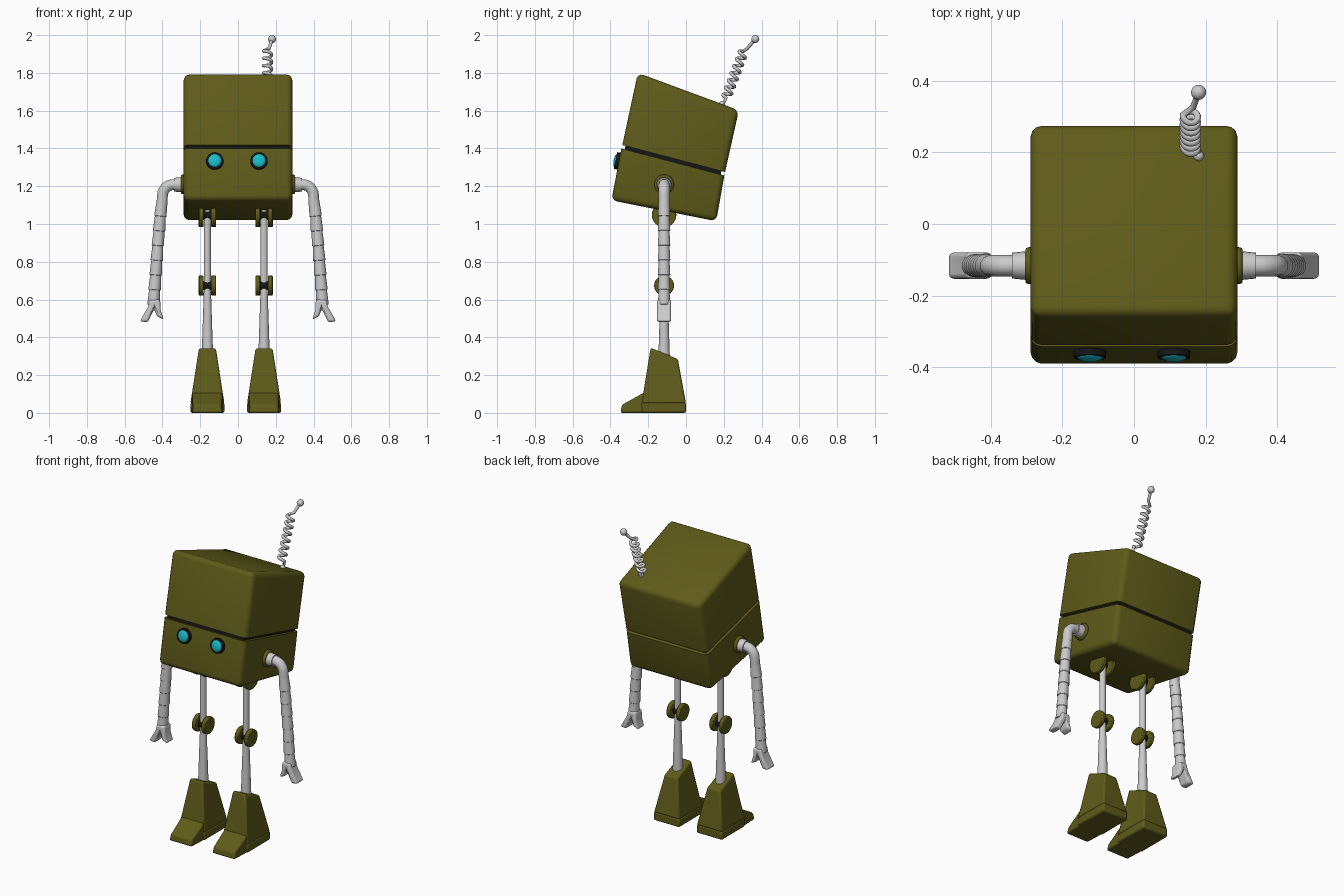
import bpy, bmesh, math
from mathutils import Vector, Matrix

if "Cube" in bpy.data.objects:
    bpy.data.objects.remove(bpy.data.objects["Cube"])


def paint(name, rgb):
    m = bpy.data.materials.new(name)
    m.diffuse_color = (*rgb, 1)
    m.use_nodes = True
    m.node_tree.nodes["Principled BSDF"].inputs["Base Color"].default_value = m.diffuse_color
    return m


OLIVE = paint("olive", (0.115, 0.105, 0.01))
CYAN = paint("cyan", (0.01, 0.5, 0.58))
DARK = paint("dark", (0.008, 0.008, 0.008))


def finish(name, bm, mat=None, bevel=0, seg=2):
    bmesh.ops.recalc_face_normals(bm, faces=bm.faces)
    me = bpy.data.meshes.new(name)
    bm.to_mesh(me)
    bm.free()
    ob = bpy.data.objects.new(name, me)
    bpy.context.collection.objects.link(ob)
    if mat:
        me.materials.append(mat)
    if bevel:
        b = ob.modifiers.new("bevel", "BEVEL")
        b.width, b.segments = bevel, seg
        b.limit_method = "ANGLE"
    bpy.ops.object.select_all(action="DESELECT")
    ob.select_set(True)
    bpy.context.view_layer.objects.active = ob
    bpy.ops.object.shade_smooth_by_angle(angle=math.radians(35))
    return ob


def loft(a, b):
    """Closed solid between two matching rings of points."""
    bm = bmesh.new()
    va, vb = [bm.verts.new(p) for p in a], [bm.verts.new(p) for p in b]
    n = len(a)
    bm.faces.new(va)
    bm.faces.new(vb)
    for i in range(n):
        j = (i + 1) % n
        bm.faces.new((va[i], va[j], vb[j], vb[i]))
    return bm


def rod(name, p, q, r1, r2, mat=None, n=20, bevel=0):
    p, q = Vector(p), Vector(q)
    bm = bmesh.new()
    bmesh.ops.create_cone(bm, cap_ends=True, segments=n, radius1=r1, radius2=r2, depth=(q - p).length)
    rot = (q - p).to_track_quat("Z", "Y").to_matrix().to_4x4()
    bmesh.ops.transform(bm, matrix=Matrix.Translation((p + q) / 2) @ rot, verts=bm.verts)
    return finish(name, bm, mat, bevel)


def ball(name, loc, r, mat=None, scale=(1, 1, 1), tilt=0):
    bm = bmesh.new()
    bmesh.ops.create_uvsphere(bm, u_segments=20, v_segments=12, radius=r)
    m = Matrix.Translation(loc) @ Matrix.Rotation(tilt, 4, "X") @ Matrix.Diagonal((*scale, 1))
    bmesh.ops.transform(bm, matrix=m, verts=bm.verts)
    return finish(name, bm, mat)


def tube(name, pts, r):
    cu = bpy.data.curves.new(name, "CURVE")
    cu.dimensions = "3D"
    cu.bevel_depth, cu.bevel_resolution, cu.use_fill_caps = r, 3, True
    sp = cu.splines.new("POLY")
    sp.points.add(len(pts) - 1)
    for k, p in zip(sp.points, pts):
        k.co = (*p, 1)
    sp.use_smooth = True
    ob = bpy.data.objects.new(name, cu)
    bpy.context.collection.objects.link(ob)


def box_part(name, profile, half, mat, seam=None, r=0.03):
    """Side profile (y, z) extruded across x; edges on the seam stay sharp."""
    bm = loft([(-half, y, z) for y, z in profile], [(half, y, z) for y, z in profile])
    if seam:
        on = lambda v: any((v.co.yz - Vector(s)).length < 1e-4 for s in seam)
        edges = [e for e in bm.edges if not (on(e.verts[0]) and on(e.verts[1]))]
        bmesh.ops.bevel(bm, geom=edges, offset=r, segments=3, profile=0.5, affect="EDGES")
    finish(name, bm, mat)


# Tilted body: two shells with a dark seam core
W = 0.288
up = [(-0.337, 1.418), (0.207, 1.275)]
low = [(-0.342, 1.4), (0.203, 1.257)]
box_part("upper_body", [up[0], (-0.255, 1.8), (0.28, 1.602), up[1]], W, OLIVE, up)
box_part("lower_body", [low[0], low[1], (0.16, 1.015), (-0.395, 1.125)], W, OLIVE, low)
box_part("seam_core", [(-0.317, 1.43), (0.19, 1.295), (0.18, 1.24), (-0.328, 1.375)], W - 0.02, DARK)

# Eyes: dark rim and cyan lens
nrm = Vector((0, -0.98, 0.2))
for side, x in (("left", -0.123), ("right", 0.111)):
    c = Vector((x, -0.357, 1.333))
    rod(side + "_eye_rim", c - nrm * 0.02, c + nrm * 0.016, 0.047, 0.045, DARK, 28)
    ball(side + "_eye_lens", c + nrm * 0.012, 0.037, CYAN, (1, 0.4, 1), math.radians(-12))

# Legs and feet
Y = -0.116
for side, x in (("left", -0.162), ("right", 0.138)):
    rod(side + "_thigh", (x, Y, 0.68), (x, Y, 1.09), 0.019, 0.019)
    rod(side + "_shin", (x, Y, 0.28), (x, Y, 0.675), 0.031, 0.018)
    for joint, z, r in (("hip", 1.048, 0.065), ("knee", 0.674, 0.053)):
        for k, o in (("a", -0.033), ("b", 0.033)):
            rod(f"{side}_{joint}_disc_{k}", (x + o - 0.013, Y, z), (x + o + 0.013, Y, z), r, r, OLIVE, 24, 0.005)
        rod(f"{side}_{joint}_axle", (x - 0.03, Y, z), (x + 0.03, Y, z), 0.024, 0.024, DARK)
    # boot: upright ankle block and sloping toe
    def ring(w, y0, z0, y1, z1):
        return [(x - w, y0, z0), (x + w, y0, z0), (x + w, y1, z1), (x - w, y1, z1)]
    finish(side + "_boot", loft(ring(0.09, -0.235, 0.05, 0.0, 0.05), ring(0.045, -0.187, 0.345, -0.043, 0.285)), OLIVE, 0.01)
    finish(side + "_boot_base", loft(ring(0.09, -0.235, 0, 0.0, 0), ring(0.09, -0.235, 0.056, 0.0, 0.056)), OLIVE, 0.01)
    a = [(x - 0.086, -0.2, 0), (x + 0.086, -0.2, 0), (x + 0.08, -0.2, 0.12), (x - 0.08, -0.2, 0.12)]
    b = [(x - 0.08, -0.346, 0), (x + 0.08, -0.346, 0), (x + 0.072, -0.34, 0.042), (x - 0.072, -0.34, 0.042)]
    finish(side + "_toe", loft(a, b), OLIVE, 0.01)

# Arms: shoulder, bent elbow, overlapping segments, two-finger claw
HAND = [(0.412, 0.6), (0.468, 0.6), (0.474, 0.565), (0.52, 0.485), (0.478, 0.48),
        (0.443, 0.55), (0.428, 0.51), (0.393, 0.495), (0.41, 0.545)]
for side, s in (("left", -1), ("right", 1)):
    rod(side + "_shoulder_ring", (s * 0.27, Y, 1.21), (s * 0.303, Y, 1.21), 0.054, 0.05, OLIVE, 28, 0.006)
    rod(side + "_shoulder_socket", (s * 0.28, Y, 1.208), (s * 0.34, Y, 1.208), 0.042, 0.036)
    bend = [(0.31, 1.208)]
    for i in range(9):
        t = math.radians(90 - 84 * i / 8)
        bend.append((0.345 + 0.055 * math.cos(t), 1.148 + 0.06 * math.sin(t)))
    bend.append((0.403, 1.10))
    tube(side + "_elbow", [(s * px, Y, pz) for px, pz in bend], 0.03)
    path = [Vector((s * (0.402 + 0.045 * (i / 7) ** 0.85), Y, 1.125 - 0.078 * i)) for i in range(8)]
    for i in range(7):
        d = (path[i + 1] - path[i]) * 0.08
        rod(f"{side}_arm_segment_{i + 1}", path[i] - d, path[i + 1] + d, 0.028, 0.033, None, 20, 0.003)
    hand = loft([(s * px, Y - 0.037, pz) for px, pz in HAND], [(s * px, Y + 0.037, pz) for px, pz in HAND])
    finish(side + "_claw", hand, None, 0.012, 3)

# Spring antenna
p0, p1 = Vector((0.157, 0.212, 1.668)), Vector((0.157, 0.305, 1.915))
axis = (p1 - p0).normalized()
u = Vector((1, 0, 0))
v = axis.cross(u)
N, TURNS = 156, 6.5
coil = [p0.lerp(p1, i / N) + 0.021 * (u * math.cos(2 * math.pi * TURNS * i / N) - v * math.sin(2 * math.pi * TURNS * i / N))
        for i in range(N + 1)]
top = Vector((0.18, 0.367, 1.979))
tube("antenna_spring", [Vector((0.18, 0.19, 1.62))] + coil + [Vector((0.165, 0.325, 1.93)), top], 0.009)
ball("antenna_foot", (0.18, 0.19, 1.637), 0.015)
ball("antenna_tip", top, 0.021)
